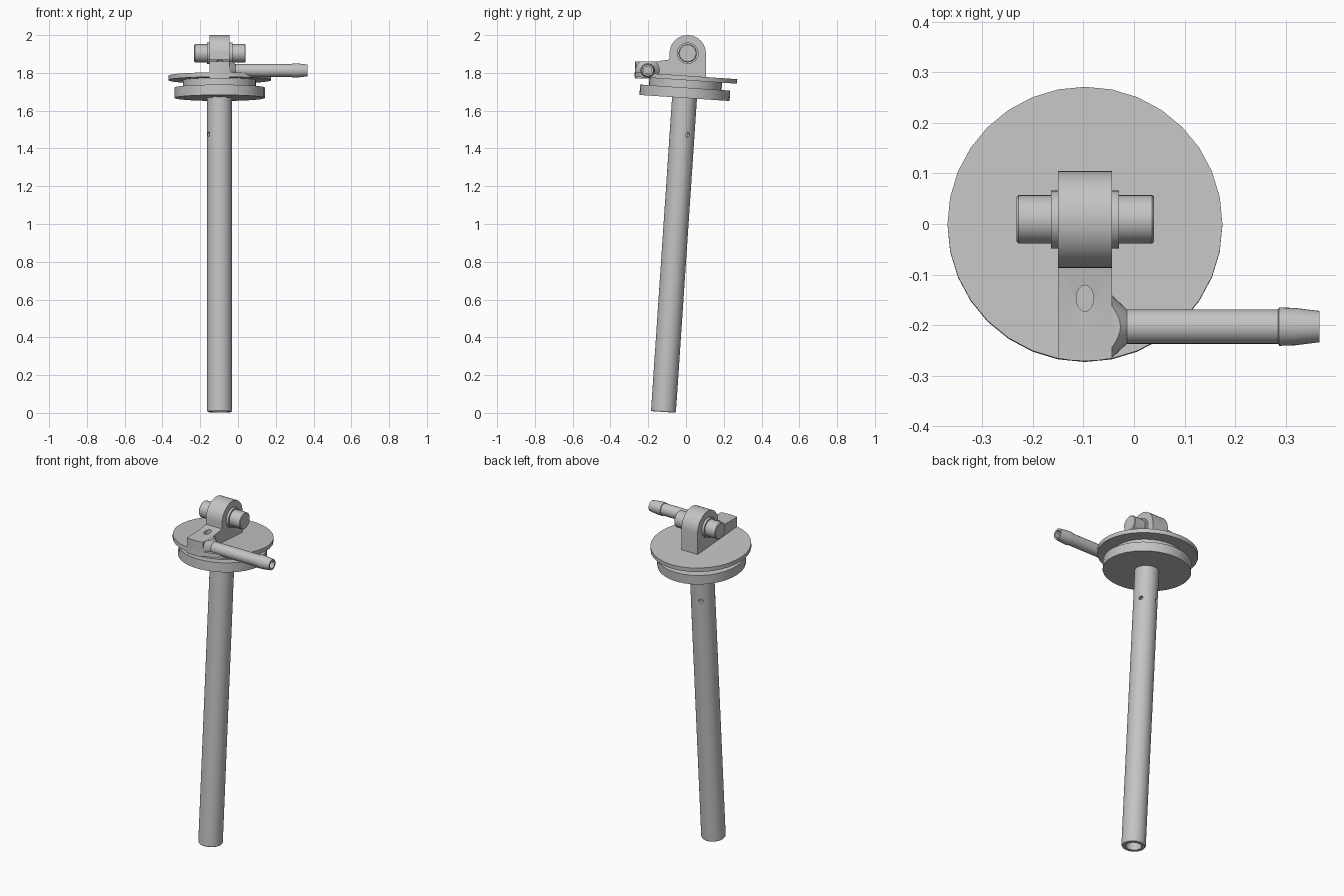
import bpy, bmesh
from math import sin, cos, pi, radians
from mathutils import Matrix, Vector

old = bpy.data.objects.get("Cube")
if old:
    bpy.data.objects.remove(old, do_unlink=True)

grey = bpy.data.materials.new("satin grey")
grey.use_nodes = True
grey.diffuse_color = (0.55, 0.55, 0.55, 1)
grey.node_tree.nodes["Principled BSDF"].inputs["Base Color"].default_value = (0.55, 0.55, 0.55, 1)

CX = -0.097                       # centre line of the tube and plates
PLATE_TOP = 1.785
TILT = Matrix.Translation((CX, 0, PLATE_TOP)) @ Matrix.Rotation(-0.067, 4, 'X')


def along_x(y, z):
    return Matrix.Translation((0, y, z)) @ Matrix.Rotation(pi / 2, 4, 'Y')


def finish(name, bm, matrix):
    bm.transform(matrix)
    bmesh.ops.recalc_face_normals(bm, faces=bm.faces)
    mesh = bpy.data.meshes.new(name)
    bm.to_mesh(mesh)
    bm.free()
    mesh.materials.append(grey)
    obj = bpy.data.objects.new(name, mesh)
    bpy.context.collection.objects.link(obj)
    return obj


def lathe(name, profile, matrix, sides=32, hollow=False):
    """Revolve (radius, height) points; ends are capped unless the profile loops."""
    bm = bmesh.new()
    rings = [[bm.verts.new((r * cos(2 * pi * i / sides), r * sin(2 * pi * i / sides), h))
              for i in range(sides)] for r, h in profile]
    pairs = list(zip(rings, rings[1:]))
    if hollow:
        pairs.append((rings[-1], rings[0]))
    else:
        bm.faces.new(rings[0])
        bm.faces.new(rings[-1])
    for a, b in pairs:
        for i in range(sides):
            j = (i + 1) % sides
            bm.faces.new((a[i], a[j], b[j], b[i]))
    return finish(name, bm, matrix)


def extrude_x(name, outline, x0, x1):
    """Extrude a (y, z) outline between two x positions."""
    bm = bmesh.new()
    face = bm.faces.new([bm.verts.new((x0, y, z)) for y, z in outline])
    new = bmesh.ops.extrude_face_region(bm, geom=[face])["geom"]
    bmesh.ops.translate(bm, vec=(x1 - x0, 0, 0),
                        verts=[v for v in new if isinstance(v, bmesh.types.BMVert)])
    return finish(name, bm, Matrix())


def boolean(obj, cutter, operation):
    mod = obj.modifiers.new("cut", 'BOOLEAN')
    mod.object, mod.operation, mod.solver = cutter, operation, 'EXACT'
    bpy.context.view_layer.objects.active = obj
    bpy.ops.object.modifier_apply(modifier=mod.name)
    bpy.data.objects.remove(cutter, do_unlink=True)


# Tilted flange: top plate, neck and lower disc
lathe("top_plate", [(0.272, -0.024), (0.272, 0)], TILT)
lathe("neck", [(0.193, -0.07), (0.193, -0.02)], TILT)
lathe("lower_disc", [(0.239, -0.118), (0.239, -0.063)], TILT)

# Long hollow tube with small radial vent holes near the top
LENGTH = 1.784
tube = lathe("tube", [(0.066, -0.11), (0.066, 0.006 - LENGTH), (0.062, -LENGTH),
                      (0.043, -LENGTH), (0.043, -0.11)], TILT, hollow=True)
for angle in (28, 115, 205):
    drill = TILT @ Matrix.Translation((0, 0, -0.312)) @ Matrix.Rotation(radians(angle), 4, 'Z') \
        @ Matrix.Rotation(pi / 2, 4, 'Y')
    boolean(tube, lathe("drill", [(0.012, 0.03), (0.012, 0.1)], drill, 16), 'DIFFERENCE')

# Upright lug with a rounded top
X0, X1 = CX - 0.053, CX + 0.053
LY, LZ, LR = 0.009, 1.904, 0.096
arc = [(LY + LR * cos(pi * i / 20), LZ + LR * sin(pi * i / 20)) for i in range(21)]
extrude_x("lug", [(LY + LR, 1.77)] + arc + [(LY - LR, 1.77)], X0, X1)

# Cross pin and its collar
lathe("pin", [(0.044, -0.232), (0.048, -0.228), (0.048, 0.036), (0.044, 0.04)], along_x(LY, LZ))
lathe("pin_collar", [(0.057, -0.164), (0.057, -0.03)], along_x(LY, LZ))

# Port block in front of the lug, trimmed to the plate rim and drilled
block = extrude_x("port_block", [(-0.3, 1.77), (-0.3, 1.86), (-0.16, 1.86),
                                 (-0.08, 1.872), (-0.08, 1.77)], X0, X1)
boolean(block, lathe("rim_trim", [(0.271, -1), (0.271, 1)],
                     Matrix.Translation((CX, 0, PLATE_TOP)), 64), 'INTERSECT')
oval = Matrix.Translation((CX, -0.147, 1.9)) @ Matrix.Diagonal((0.017, 0.026, 1, 1))
boolean(block, lathe("oval_drill", [(1, -0.08), (1, 0.1)], oval, 24), 'DIFFERENCE')

# Hose barb with a flared root clipped level with the block
BY, BZ = -0.203, 1.813
root = lathe("barb_root", [(0.062, -0.06), (0.062, X1), (0.034, -0.014)], along_x(BY, BZ))
boolean(root, extrude_x("root_trim", [(-0.265, 1.785), (-0.265, 1.859), (-0.1, 1.859),
                                      (-0.1, 1.785)], -0.1, 0.1), 'INTERSECT')
lathe("hose_barb", [(0.034, -0.03), (0.034, 0.285), (0.038, 0.287), (0.037, 0.318),
                    (0.031, 0.367), (0.021, 0.367), (0.021, -0.03)], along_x(BY, BZ), hollow=True)

# Smooth round faces, keep edges crisp
bpy.ops.object.select_all(action='DESELECT')
for obj in bpy.context.collection.objects:
    if obj.type == 'MESH' and grey.name in obj.data.materials:
        obj.select_set(True)
        bpy.context.view_layer.objects.active = obj
bpy.ops.object.shade_smooth_by_angle(angle=radians(30))
